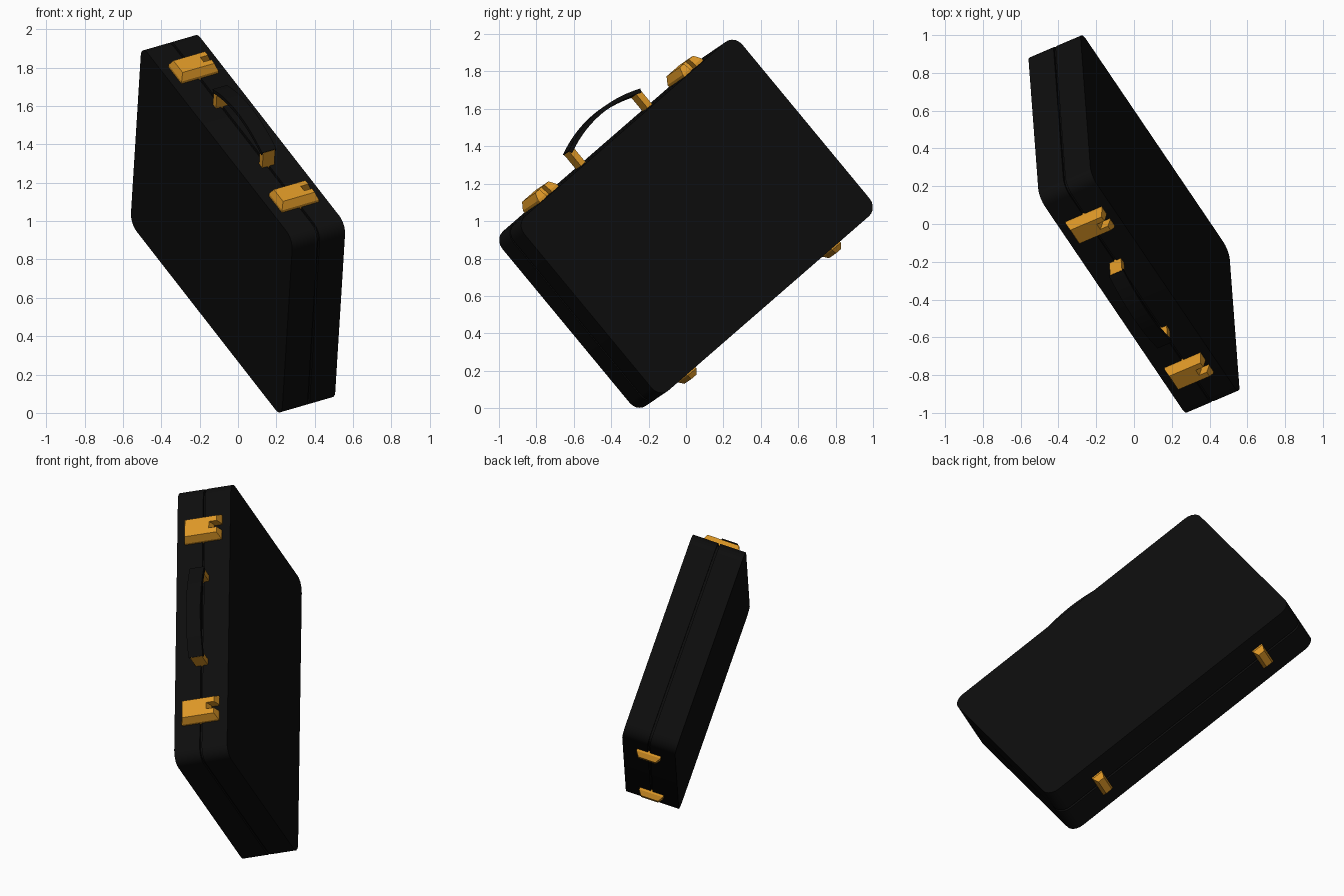
import bpy, bmesh, math
from mathutils import Matrix, Vector

if "Cube" in bpy.data.objects:
    bpy.data.objects.remove(bpy.data.objects["Cube"])

# Case frame: local x = length, y = height (handle side +), z = thickness
u = Vector((-0.455, 0.672, 0.584)).normalized()
v = Vector((0.048, -0.637, 0.770))
v = (v - u * v.dot(u)).normalized()
w = u.cross(v)
POSE = Matrix((u, v, w)).transposed().to_4x4()
POSE.translation = (0, 0, 0.986)
HU, HV, HW, R = 0.867, 0.604, 0.155, 0.07


def material(name, rgb):
    m = bpy.data.materials.new(name)
    m.diffuse_color = (*rgb, 1)
    m.use_nodes = True
    m.node_tree.nodes["Principled BSDF"].inputs["Base Color"].default_value = m.diffuse_color
    return m


BLACK = material("black_leather", (0.004, 0.004, 0.004))
BRASS = material("brass", (0.72, 0.31, 0.02))


def loft(name, rings, mat, smooth=False):
    """Solid skinned through rings of equal point count."""
    bm = bmesh.new()
    vs = [[bm.verts.new(p) for p in ring] for ring in rings]
    n = len(vs[0])
    for a, b in zip(vs, vs[1:]):
        for i in range(n):
            j = (i + 1) % n
            bm.faces.new((a[i], a[j], b[j], b[i]))
    bm.faces.new(vs[0][::-1])
    bm.faces.new(vs[-1])
    bmesh.ops.recalc_face_normals(bm, faces=bm.faces[:])
    me = bpy.data.meshes.new(name)
    bm.to_mesh(me)
    bm.free()
    me.materials.append(mat)
    ob = bpy.data.objects.new(name, me)
    bpy.context.collection.objects.link(ob)
    ob.matrix_world = POSE
    if smooth:
        bpy.context.view_layer.objects.active = ob
        ob.select_set(True)
        bpy.ops.object.shade_smooth_by_angle(angle=math.radians(30))
        ob.select_set(False)
    return ob


def rounded(inset, z, seg=5):
    hu, hv, r = HU - inset, HV - inset, R - inset
    pts = []
    for k, (sx, sy) in enumerate(((1, 1), (-1, 1), (-1, -1), (1, -1))):
        for i in range(seg + 1):
            a = math.pi / 2 * (k + i / seg)
            pts.append((sx * (hu - r) + r * math.cos(a),
                        sy * (hv - r) + r * math.sin(a), z))
    return pts


def rect(cx, hx, y, hz):
    return [(cx - hx, y, -hz), (cx + hx, y, -hz), (cx + hx, y, hz), (cx - hx, y, hz)]


# Two shells with a recessed seam between them
GAP = 0.006
for name, s in (("front_shell", 1), ("back_shell", -1)):
    loft(name, [rounded(0, s * GAP), rounded(0, s * HW)], BLACK, True)
loft("seam_core", [rounded(0.015, -0.02), rounded(0.015, 0.02)], BLACK, True)


# Notched latch outline
def latch_ring(cx, y, hx, hz):
    n, d = 0.02, 0.045
    return [(cx + x, y, z) for x, z in (
        (-hx, -hz), (hx, -hz), (hx, hz), (n, hz),
        (n, hz - d), (-n, hz - d), (-n, hz), (-hx, hz))]


for side, s in (("left", -1), ("right", 1)):
    # Latches on the handle side
    cx = s * 0.575
    loft(side + "_latch", [latch_ring(cx, HV - 0.01, 0.075, 0.108),
                           latch_ring(cx, HV + 0.015, 0.075, 0.108),
                           latch_ring(cx, HV + 0.055, 0.053, 0.093)], BRASS)
    # Hinges on the opposite side
    loft(side + "_hinge", [rect(cx, 0.034, -HV + 0.01, 0.07),
                           rect(cx, 0.034, -HV - 0.012, 0.07),
                           rect(cx, 0.02, -HV - 0.04, 0.05)], BRASS)
    # Handle posts
    hx = s * 0.265
    loft(side + "_handle_post", [rect(hx, 0.018, HV - 0.01, 0.035),
                                 rect(hx, 0.018, HV + 0.1, 0.035)], BRASS)

# Arched handle strap
rings = []
for i in range(15):
    t = -1 + 2 * i / 14
    x, y, slope = 0.28 * t, HV + 0.15 - 0.055 * t * t, -0.11 * t / 0.28
    nrm = Vector((-slope, 1, 0)).normalized() * 0.011
    c = Vector((x, y, 0))
    rings.append([c + nrm * a + Vector((0, 0, 0.042 * b))
                  for a, b in ((-1, -1), (1, -1), (1, 1), (-1, 1))])
loft("handle", rings, BLACK, True)
